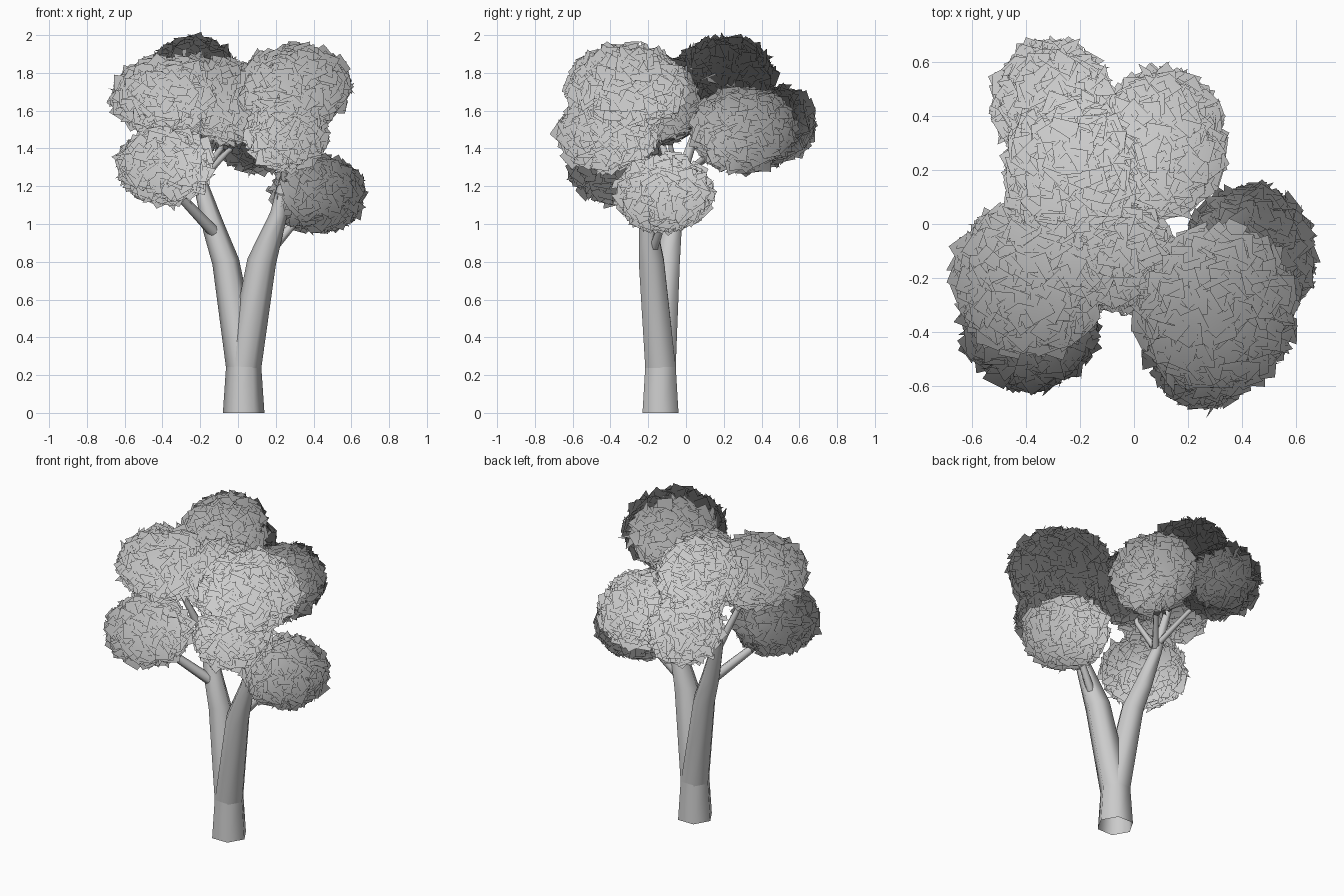
import bpy, math, random
from mathutils import Vector, Matrix

if "Cube" in bpy.data.objects:
    bpy.data.objects.remove(bpy.data.objects["Cube"])

random.seed(4)
SIDES = 6


def make_object(name, verts, faces):
    mesh = bpy.data.meshes.new(name)
    mesh.from_pydata(verts, [], faces)
    mesh.update()
    ob = bpy.data.objects.new(name, mesh)
    bpy.context.collection.objects.link(ob)
    return ob


def limb(name, path):
    """Open six-sided tapering tube through (x, y, z, radius) points."""
    pts = [Vector(p[:3]) for p in path]
    verts, faces = [], []
    for i, p in enumerate(pts):
        tangent = pts[min(i + 1, len(pts) - 1)] - pts[max(i - 1, 0)]
        turn = Vector((0, 0, 1)).rotation_difference(tangent)
        for k in range(SIDES):
            a = math.tau * k / SIDES
            verts.append(p + turn @ Vector((math.cos(a), math.sin(a), 0)) * path[i][3])
    for i in range(len(pts) - 1):
        for k in range(SIDES):
            a, b = i * SIDES + k, i * SIDES + (k + 1) % SIDES
            faces.append((a, b, b + SIDES, a + SIDES))
    ob = make_object(name, verts, faces)
    bpy.ops.object.select_all(action='DESELECT')
    ob.select_set(True)
    bpy.context.view_layer.objects.active = ob
    bpy.ops.object.shade_smooth_by_angle(angle=math.radians(65))


def leaf_cluster(name, centre, radii, count=520):
    """Ellipsoid covered with tilted square leaf cards."""
    c, r = Vector(centre), Vector(radii)
    verts, faces, normals = [], [], []
    for i in range(count):
        z = 1 - 2 * (i + 0.5) / count
        a = i * math.pi * (3 - math.sqrt(5))
        s = math.sqrt(1 - z * z)
        d = Vector((s * math.cos(a), s * math.sin(a), z))
        pos = c + d * r * random.uniform(0.85, 0.95)
        n = Vector((d.x / r.x, d.y / r.y, d.z / r.z)).normalized()
        n = (n + Vector([random.uniform(-0.75, 0.75) for _ in range(3)])).normalized()
        rot = n.to_track_quat('Z', 'Y').to_matrix() @ Matrix.Rotation(random.uniform(0, math.tau), 3, 'Z')
        h = random.uniform(0.036, 0.05)
        b = len(verts)
        corners = [pos + rot @ Vector((x * h, y * h, 0)) for x, y in ((-1, -1), (1, -1), (1, 1), (-1, 1))]
        verts += corners
        # Leaves are shaded as one rounded crown
        normals += [(v - Vector((0, 0, 1.05))).normalized() for v in corners]
        faces.append((b, b + 1, b + 2, b + 3))
    ob = make_object(name, verts, faces)
    ob.data.shade_smooth()
    ob.data.normals_split_custom_set_from_vertices(normals)


# Trunk and the two main stems
limb("trunk", [(.03, -.135, 0, .11), (.03, -.135, .25, .093)])
limb("right_stem", [(.03, -.135, .24, .093), (.125, -.183, .8, .077), (.215, -.208, 1.05, .046),
                    (.26, -.23, 1.28, .03), (.3, -.3, 1.65, .012)])
limb("left_stem", [(.03, -.135, .24, .093), (-.065, -.095, .8, .072), (-.125, -.075, .97, .06),
                   (-.2, -.04, 1.22, .038), (-.22, .05, 1.48, .024), (-.24, .2, 1.75, .01)])

# Side branches reaching into each leaf cluster
branches = {
    "low_left": [(-.13, -.11, .96, .032), (-.3, -.26, 1.14, .025), (-.38, -.36, 1.28, .01)],
    "low_right": [(.19, -.17, .88, .026), (.31, -.12, 1.02, .02), (.42, -.1, 1.14, .01)],
    "upper_left": [(-.19, -.05, 1.18, .028), (-.27, -.12, 1.4, .02), (-.36, -.2, 1.65, .01)],
    "middle": [(-.19, -.05, 1.27, .02), (-.09, -.08, 1.4, .015), (-.06, -.1, 1.62, .008)],
    "back_right": [(-.19, -.03, 1.24, .022), (-.06, .13, 1.38, .015), (.1, .32, 1.5, .008)],
    "back_left": [(-.2, .0, 1.28, .02), (-.24, .2, 1.4, .015), (-.3, .42, 1.53, .008)],
    "front_right": [(.24, -.2, 1.12, .022), (.25, -.3, 1.3, .018), (.26, -.4, 1.5, .008)],
}
for label, path in branches.items():
    limb(label + "_branch", path)

# Leaf clusters: centre and radii
clusters = {
    "upper_left": ((-.38, -.2, 1.68), (.29, .29, .2)),
    "low_left": ((-.385, -.37, 1.31), (.25, .25, .2)),
    "upper_right": ((.3, -.32, 1.725), (.3, .32, .225)),
    "front_right": ((.26, -.42, 1.48), (.205, .26, .195)),
    "low_right": ((.425, -.115, 1.16), (.245, .255, .195)),
    "top_back": ((-.24, .205, 1.77), (.24, .265, .215)),
    "back_right": ((.105, .305, 1.5), (.23, .275, .22)),
    "back_left": ((-.3, .44, 1.53), (.215, .24, .2)),
    "middle": ((-.06, -.12, 1.65), (.2, .2, .22)),
}
for label, (centre, radii) in clusters.items():
    leaf_cluster(label + "_leaves", centre, radii)
